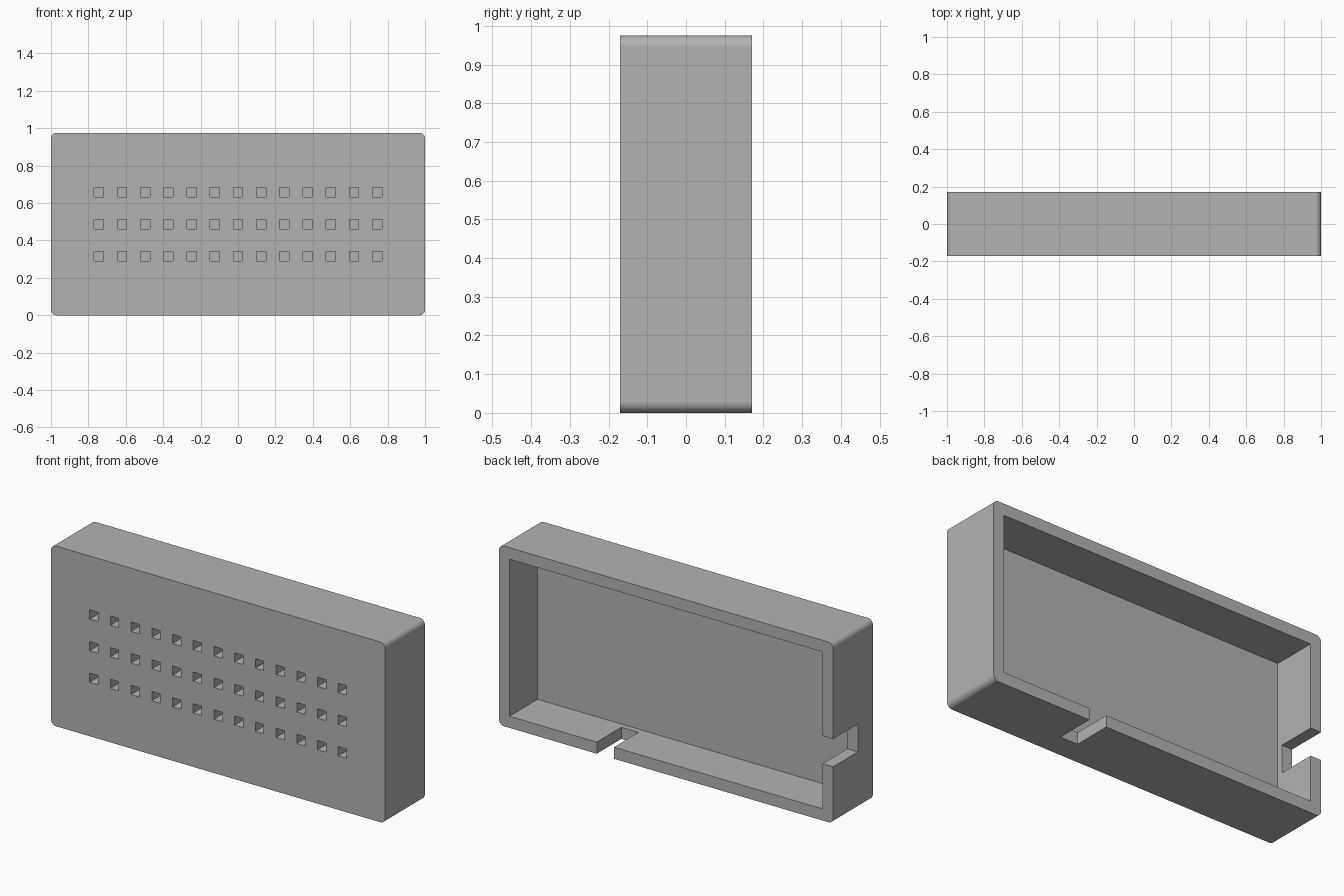
import bpy, bmesh, math
from mathutils import Matrix, Vector

old = bpy.data.objects.get("Cube")
if old:
    bpy.data.objects.remove(old, do_unlink=True)

WIDTH, DEPTH, HEIGHT = 2.0, 0.34, 0.975
WALL, FRONT_WALL, RADIUS = 0.063, 0.10, 0.03
NOTCH_DEPTH, HOLE, HOLE_DEPTH = 0.21, 0.05, 0.085
FRONT, BACK = -DEPTH / 2, DEPTH / 2
OVER = 0.05  # how far cutters stick out

grey = bpy.data.materials.new("plain grey")
grey.use_nodes = True
colour = (0.45, 0.45, 0.45, 1)
grey.diffuse_color = colour
grey.node_tree.nodes["Principled BSDF"].inputs["Base Color"].default_value = colour


def add_box(bm, low, high):
    low, high = Vector(low), Vector(high)
    m = Matrix.Translation((low + high) / 2) @ Matrix.Diagonal((*(high - low), 1))
    return bmesh.ops.create_cube(bm, size=1, matrix=m)["verts"]


def make_object(name, bm):
    mesh = bpy.data.meshes.new(name)
    bm.to_mesh(mesh)
    bm.free()
    mesh.materials.append(grey)
    ob = bpy.data.objects.new(name, mesh)
    bpy.context.collection.objects.link(ob)
    return ob


def box_cutter(name, *boxes):
    bm = bmesh.new()
    for low, high in boxes:
        add_box(bm, low, high)
    ob = make_object(name, bm)
    ob.hide_render = True
    return ob


# Outer case, with the four front-to-back edges rounded
bm = bmesh.new()
add_box(bm, (-WIDTH / 2, FRONT, 0), (WIDTH / 2, BACK, HEIGHT))
edges = [e for e in bm.edges if abs(e.verts[0].co.y - e.verts[1].co.y) > 0.1]
bmesh.ops.bevel(bm, geom=edges, offset=RADIUS, segments=8, profile=0.5, affect='EDGES')
case = make_object("case", bm)

# Open back, cable slots in the bottom and the right wall
half = WIDTH / 2 - WALL
slot_y = BACK - NOTCH_DEPTH
cutters = [
    box_cutter("cavity_cutter",
               ((-half, FRONT + FRONT_WALL, WALL), (half, BACK + OVER, HEIGHT - WALL))),
    box_cutter("bottom_slot_cutter",
               ((0.312, slot_y, -OVER), (0.415, BACK + OVER, WALL + OVER))),
    box_cutter("side_slot_cutter",
               ((-WIDTH / 2 - OVER, slot_y, 0.308), (-half + OVER, BACK + OVER, 0.458))),
]

# Grid of square blind holes in the front
holes = []
for row in range(-1, 2):
    for col in range(-6, 7):
        x, z = col * 0.124, HEIGHT / 2 + row * 0.171
        holes.append(((x - HOLE / 2, FRONT - OVER, z - HOLE / 2),
                      (x + HOLE / 2, FRONT + HOLE_DEPTH, z + HOLE / 2)))
cutters.append(box_cutter("hole_cutter", *holes))

bpy.ops.object.select_all(action='DESELECT')
case.select_set(True)
bpy.context.view_layer.objects.active = case
for cutter in cutters:
    mod = case.modifiers.new(cutter.name, 'BOOLEAN')
    mod.operation, mod.solver, mod.object = 'DIFFERENCE', 'EXACT', cutter
    bpy.ops.object.modifier_apply(modifier=mod.name)
    bpy.data.objects.remove(cutter, do_unlink=True)

# Smooth rounded edges, flat walls
bpy.ops.object.shade_smooth_by_angle(angle=math.radians(30))
weighted = case.modifiers.new("flat_walls", 'WEIGHTED_NORMAL')
weighted.keep_sharp = True
